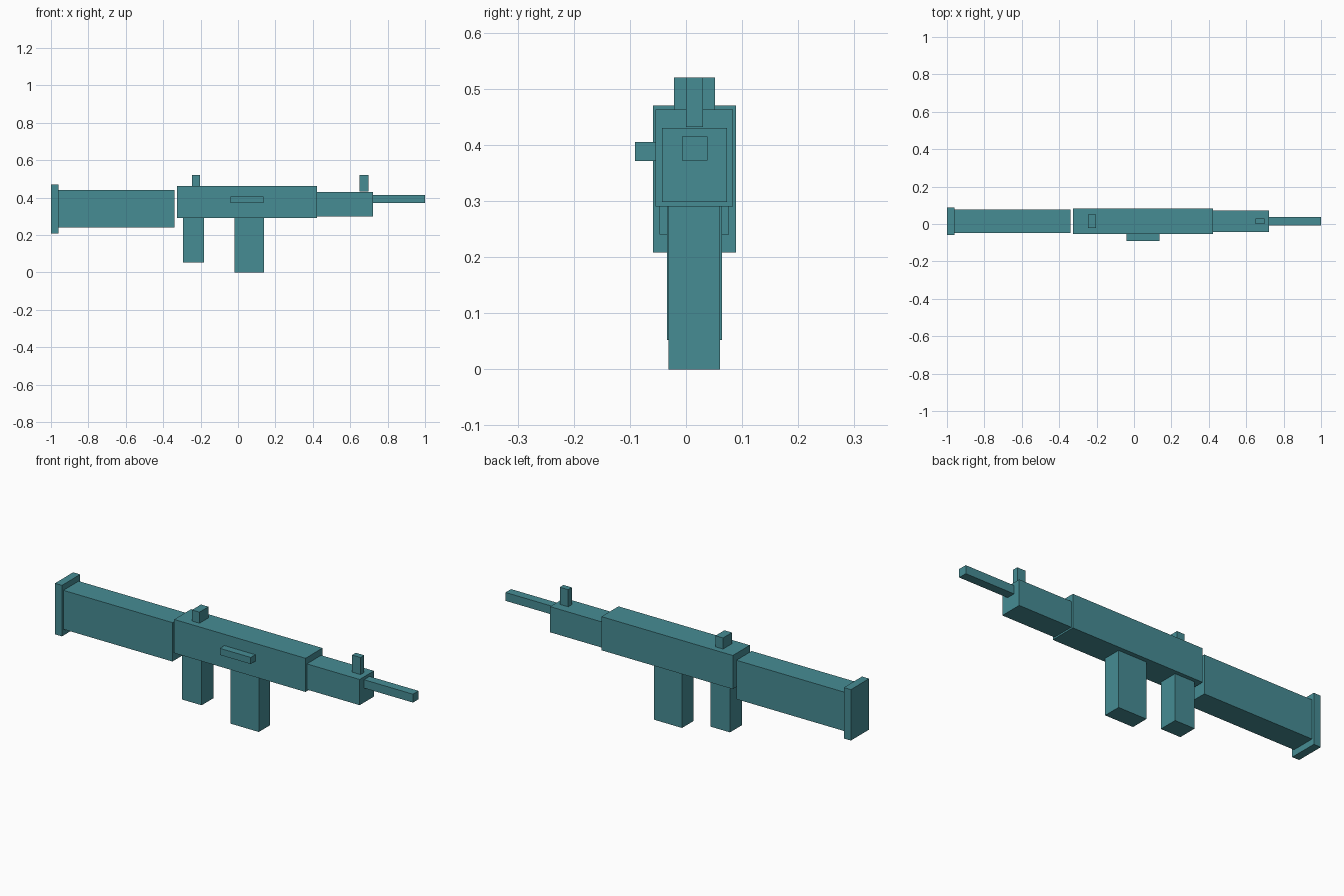
import bpy
import bmesh
from mathutils import Matrix, Vector

if "Cube" in bpy.data.objects:
    bpy.data.objects.remove(bpy.data.objects["Cube"])

teal = bpy.data.materials.new("teal")
teal.diffuse_color = (0.061, 0.262, 0.296, 1)
teal.use_nodes = True
teal.node_tree.nodes["Principled BSDF"].inputs["Base Color"].default_value = teal.diffuse_color


def box(name, x, y, z):
    """Add a box spanning the given (low, high) range on each axis."""
    size = Vector((x[1] - x[0], y[1] - y[0], z[1] - z[0]))
    bm = bmesh.new()
    bmesh.ops.create_cube(bm, size=1, matrix=Matrix.Diagonal((*size, 1)))
    mesh = bpy.data.meshes.new(name)
    bm.to_mesh(mesh)
    bm.free()
    mesh.materials.append(teal)
    obj = bpy.data.objects.new(name, mesh)
    obj.location = (sum(x) / 2, sum(y) / 2, sum(z) / 2)
    bpy.context.collection.objects.link(obj)
    return obj


# Shoulder end, separated from the body by a narrow gap
box("butt_plate", (-1.0, -0.96), (-0.059, 0.089), (0.208, 0.47))
box("stock", (-0.96, -0.34), (-0.047, 0.077), (0.24, 0.44))

# Main body, fore end and barrel
box("receiver", (-0.325, 0.422), (-0.054, 0.084), (0.29, 0.463))
box("handguard", (0.422, 0.722), (-0.043, 0.073), (0.298, 0.43))
box("barrel", (0.722, 1.0), (-0.007, 0.038), (0.372, 0.415))

# Sights on top
box("rear_sight", (-0.247, -0.204), (-0.021, 0.052), (0.463, 0.52))
box("front_sight", (0.649, 0.697), (0.0, 0.03), (0.432, 0.52))

# Parts hanging below
box("grip", (-0.295, -0.183), (-0.034, 0.064), (0.052, 0.29))
box("magazine", (-0.02, 0.14), (-0.031, 0.061), (0.0, 0.29))

# Side handle
box("charging_handle", (-0.04, 0.136), (-0.091, -0.054), (0.371, 0.405))
